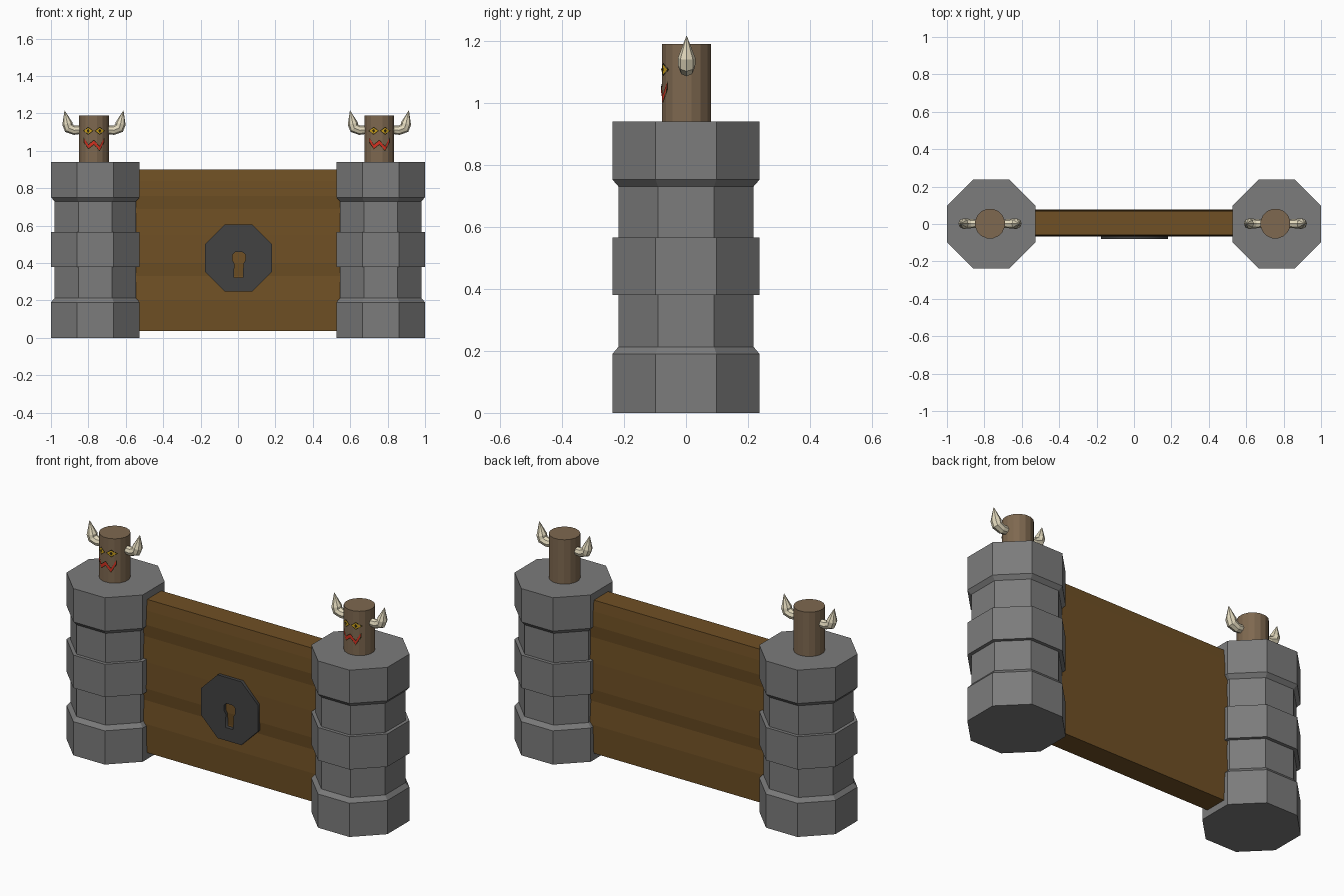
import bpy, bmesh
from math import sin, cos, pi, sqrt, atan2
from mathutils import Vector

if "Cube" in bpy.data.objects:
    bpy.data.objects.remove(bpy.data.objects["Cube"])


def material(name, rgb):
    m = bpy.data.materials.new(name)
    m.diffuse_color = (*rgb, 1)
    m.use_nodes = True
    m.node_tree.nodes["Principled BSDF"].inputs["Base Color"].default_value = m.diffuse_color
    return m


STONE = material("stone", (0.2, 0.2, 0.2))
DOOR = material("door_wood", (0.16, 0.08, 0.018))
POST = material("post_wood", (0.21, 0.14, 0.08))
HORN = material("horn", (0.78, 0.71, 0.52))
IRON = material("iron", (0.055, 0.055, 0.055))
BLACK = material("black", (0.02, 0.015, 0.005))
YELLOW = material("yellow", (0.6, 0.35, 0.01))
RED = material("red", (0.65, 0.03, 0.015))


def make(name, verts, faces, mat, loc=(0, 0, 0), solid=True):
    me = bpy.data.meshes.new(name)
    me.from_pydata(verts, [], faces)
    if solid:
        bm = bmesh.new()
        bm.from_mesh(me)
        bmesh.ops.recalc_face_normals(bm, faces=bm.faces)
        bm.to_mesh(me)
        bm.free()
    me.materials.append(mat)
    ob = bpy.data.objects.new(name, me)
    ob.location = loc
    bpy.context.collection.objects.link(ob)
    return ob


def loft(name, rings, mat, loc=(0, 0, 0)):
    """Bridge equal-sized rings and cap both ends."""
    n = len(rings[0])
    verts = [v for r in rings for v in r]
    faces = [(k * n + i, k * n + (i + 1) % n, (k + 1) * n + (i + 1) % n, (k + 1) * n + i)
             for k in range(len(rings) - 1) for i in range(n)]
    faces += [tuple(range(n)), tuple(range(len(verts) - n, len(verts)))]
    return make(name, verts, faces, mat, loc)


def lathe(name, profile, n, mat, loc):
    """Upright n-sided solid with flats on the axes; profile is (apothem, z)."""
    k = 1 / cos(pi / n)
    rings = [[(r * k * cos((i + .5) * 2 * pi / n), r * k * sin((i + .5) * 2 * pi / n), z)
              for i in range(n)] for r, z in profile]
    return loft(name, rings, mat, loc)


def horn(name, side, loc):
    path = [(.06, 1.113, .021), (.105, 1.11, .025), (.135, 1.122, .028),
            (.142, 1.145, .028), (.157, 1.215, .001)]
    rings = []
    for i, (x, z, r) in enumerate(path):
        a, b = path[max(i - 1, 0)], path[min(i + 1, len(path) - 1)]
        t = Vector((b[0] - a[0], 0, b[1] - a[1])).normalized()
        u = Vector((-t.z, 0, t.x))
        ring = []
        for j in range(8):
            q = j * pi / 4
            p = Vector((x, 0, z)) + r * (cos(q) * u + Vector((0, sin(q), 0)))
            ring.append((side * p.x, p.y, p.z))
        rings.append(ring)
    loft(name, rings, HORN, loc)


def on_post(x, z, r):
    return (x, -sqrt(r * r - x * x), z)


def diamond(name, x, z, w, h, r, mat, loc):
    pts = [(x, z), (x - w, z), (x, z - h), (x + w, z), (x, z + h)]
    make(name, [on_post(a, b, r) for a, b in pts],
         [(0, i, i % 4 + 1) for i in range(1, 5)], mat, loc, solid=False)


def mouth(name, h, ends, r, mat, loc):
    line = [(-.052 - ends, 1.058), (-.03, 1.022), (0, 1.046), (.03, 1.012), (.052 + ends, 1.058)]
    verts = [on_post(x, z + s * h, r) for x, z in line for s in (-1, 1)]
    make(name, verts, [(2 * i, 2 * i + 2, 2 * i + 3, 2 * i + 1) for i in range(4)],
         mat, loc, solid=False)


# Two stone towers, each with a carved horned post
for side, cx in (("left", -.763), ("right", .763)):
    W, N = .237, .218
    lathe(side + "_tower", [(W, 0), (W, .19), (N, .213), (N, .38), (W, .38), (W, .565),
                            (N, .565), (N, .73), (W, .752), (W, .94)], 8, STONE, (cx, 0, 0))
    at = (cx - .007, .002, 0)
    lathe(side + "_post", [(.079, .93), (.079, 1.19)], 16, POST, at)
    for s, tag in ((-1, "outer"), (1, "inner")):
        horn(f"{side}_{tag}_horn", s, at)
        diamond(f"{side}_{tag}_eye_rim", s * .031, 1.107, .029, .022, .0818, BLACK, at)
        diamond(f"{side}_{tag}_eye", s * .031, 1.107, .023, .016, .0826, YELLOW, at)
        diamond(f"{side}_{tag}_pupil", s * .031, 1.107, .008, .011, .0834, BLACK, at)
    mouth(side + "_mouth_rim", .014, .004, .0818, BLACK, at)
    mouth(side + "_mouth", .009, 0, .0826, RED, at)

# Door with a gently wavy plank section, running between the towers
front = [(-.058, .9), (-.064, .84), (-.067, .76), (-.059, .69), (-.065, .55),
         (-.066, .4), (-.058, .33), (-.066, .2), (-.06, .037)]
back = [(.07, .037), (.077, .2), (.069, .33), (.077, .4), (.076, .55),
        (.07, .69), (.078, .76), (.075, .84), (.069, .9)]
loft("door", [[(x, y, z) for y, z in front + back] for x in (-.6, .6)], DOOR)

# Octagonal lock plate with a keyhole through it
cu = bpy.data.curves.new("lock_plate", 'CURVE')
cu.dimensions = '2D'
cu.fill_mode = 'BOTH'
cu.extrude = .011
outline = [(.193 * cos((i + .5) * pi / 4), .193 * sin((i + .5) * pi / 4)) for i in range(8)]
hole = [(-.025, -.105), (.023, -.105), (.026, -.03), (.036, -.012), (.036, .018),
        (.022, .031), (-.02, .031), (-.033, .018), (-.033, -.012), (-.022, -.03)]
for pts in (outline, hole):
    sp = cu.splines.new('POLY')
    sp.points.add(len(pts) - 1)
    for p, (x, y) in zip(sp.points, pts):
        p.co = (x, y, 0, 1)
    sp.use_cyclic_u = True
cu.materials.append(IRON)
plate = bpy.data.objects.new("lock_plate", cu)
plate.location = (.003, -.07, .427)
plate.rotation_euler = (pi / 2, 0, 0)
bpy.context.collection.objects.link(plate)
bpy.context.view_layer.objects.active = plate
plate.select_set(True)
bpy.ops.object.convert(target='MESH')
